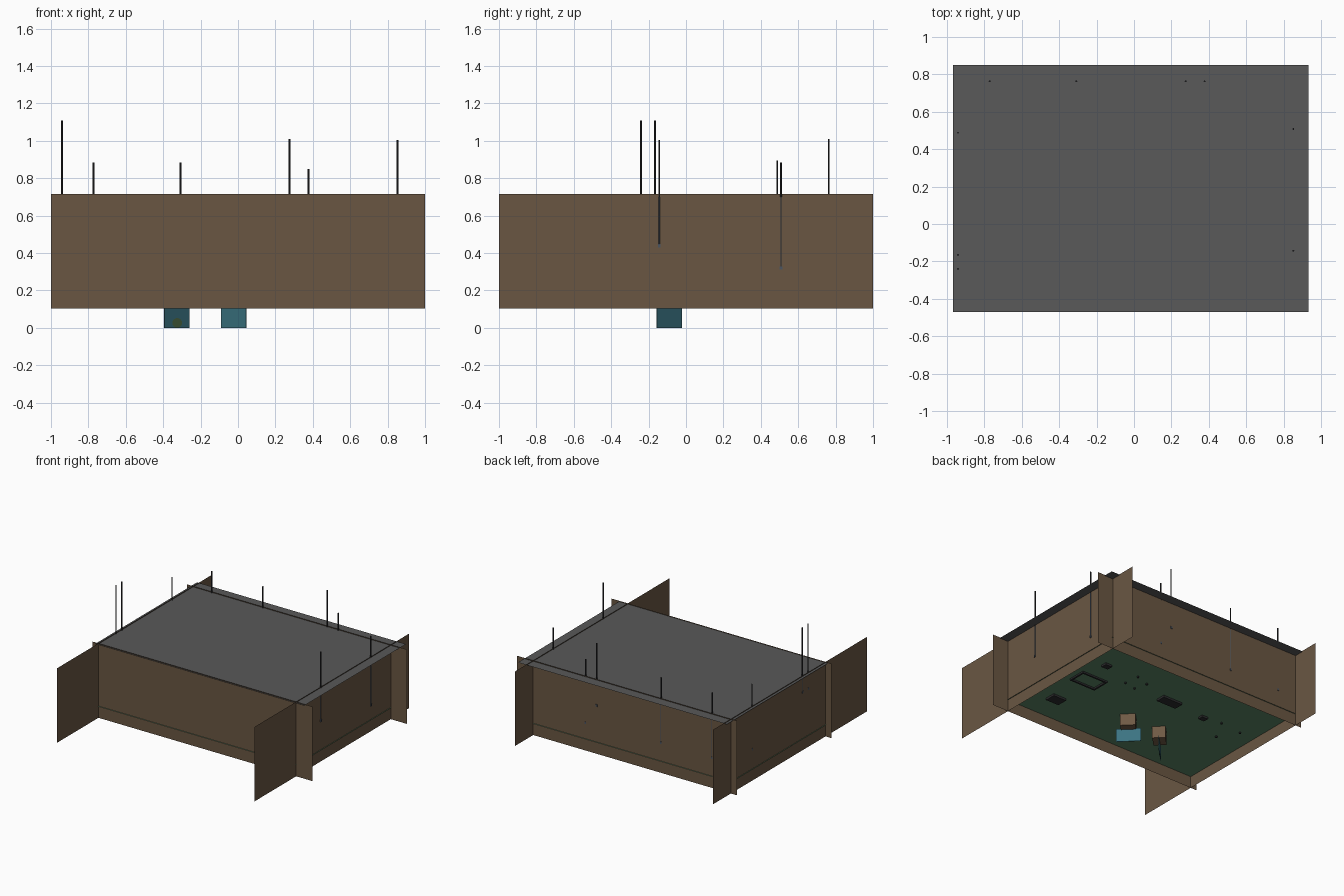
import bpy, bmesh, math
from mathutils import Matrix

if "Cube" in bpy.data.objects:
    bpy.data.objects.remove(bpy.data.objects["Cube"])


def material(name, r, g, b):
    m = bpy.data.materials.new(name)
    m.diffuse_color = (r, g, b, 1)
    m.use_nodes = True
    m.node_tree.nodes["Principled BSDF"].inputs["Base Color"].default_value = m.diffuse_color
    return m


WALL = material("wall_brown", 0.144, 0.094, 0.055)
ROOF = material("roof_grey", 0.10, 0.10, 0.10)
FLOOR = material("floor_green", 0.105, 0.235, 0.135)
TEAL = material("screen_teal", 0.044, 0.175, 0.225)
WOOD = material("box_wood", 0.16, 0.102, 0.058)
DARK = material("dark_metal", 0.025, 0.025, 0.027)
SLATE = material("slate_blue", 0.07, 0.09, 0.12)
OLIVE = material("olive_green", 0.085, 0.16, 0.065)


def finish(name, bm, mat):
    mesh = bpy.data.meshes.new(name)
    bm.to_mesh(mesh)
    bm.free()
    mesh.materials.append(mat)
    ob = bpy.data.objects.new(name, mesh)
    bpy.context.collection.objects.link(ob)
    return ob


def sheet(name, corners, mat):
    bm = bmesh.new()
    bm.faces.new([bm.verts.new(c) for c in corners])
    return finish(name, bm, mat)


def box(name, center, size, mat, angle=0):
    bm = bmesh.new()
    m = (Matrix.Translation(center) @ Matrix.Rotation(math.radians(angle), 4, 'Z')
         @ Matrix.Diagonal((*size, 1)))
    bmesh.ops.create_cube(bm, size=1, matrix=m)
    return finish(name, bm, mat)


def rod(name, x, y, z0, z1, r, mat):
    bm = bmesh.new()
    bmesh.ops.create_cone(bm, cap_ends=True, segments=8, radius1=r, radius2=r, depth=z1 - z0,
                          matrix=Matrix.Translation((x, y, (z0 + z1) / 2)))
    return finish(name, bm, mat)


# Four paper-thin walls that run past each other at the corners
XL, XR, YF, YB = -0.945, 0.852, -0.462, 0.767
Z0, Z1 = 0.103, 0.715
for name, y in (("front_wall", YF), ("back_wall", YB)):
    sheet(name, [(-1, y, Z0), (1, y, Z0), (1, y, Z1), (-1, y, Z1)], WALL)
for name, x in (("left_wall", XL), ("right_wall", XR)):
    sheet(name, [(x, -1, Z0), (x, 1, Z0), (x, 1, Z1), (x, -1, Z1)], WALL)


# Roof and floor sheets
def slab(name, x0, x1, y0, y1, z, mat):
    sheet(name, [(x0, y0, z), (x1, y0, z), (x1, y1, z), (x0, y1, z)], mat)


slab("roof", -0.967, 0.932, -0.47, 0.85, 0.709, ROOF)
slab("floor", XL - 0.006, XR + 0.006, YF - 0.006, YB + 0.006, 0.2, FLOOR)

# Thin rods along the walls: dark above the roof, a slate cord with a small knob below it
IN = 0.004
rods = [(-0.772, YB - IN, 0.35, 0.885), (-0.308, YB - IN, 0.35, 0.885),
        (0.276, YB - IN, 0.50, 1.01), (0.377, YB - IN, 0.33, 0.85),
        (XL + IN, 0.488, 0.36, 0.895), (XL + IN, -0.165, 0.58, 1.11),
        (XL + IN, -0.24, 0.58, 1.11), (XR, 0.508, 0.32, 0.885), (XR, -0.143, 0.44, 1.005)]
for x, y, lo, hi in rods:
    rod("hanging_rod", x, y, 0.70, hi, 0.005, DARK)
    rod("hanging_cord", x, y, lo, 0.70, 0.0035 if x == XR else 0.0045, SLATE)
    box("cord_knob", (x, y, lo), (0.014, 0.014, 0.018), SLATE)

# Two wooden boxes under the floor, each with a diagonal teal panel below
for x, angle in ((-0.022, -45), (-0.328, 45)):
    box("wooden_box", (x + 0.014, -0.076, 0.155), (0.115, 0.10, 0.105), WOOD, angle)
    box("teal_panel", (x, -0.09, 0.055), (0.19, 0.004, 0.11), TEAL, angle)

# Olive disc on the left panel, lying just in front of its diagonal face
sheet("olive_disc", [(-0.325 + 0.026 * math.cos(a), -0.093 + 0.026 * math.cos(a),
                      0.027 + 0.026 * math.sin(a))
                     for a in (math.tau * i / 16 for i in range(16))], OLIVE)

# Rectangular frame under the floor
for s in (-1, 1):
    box("frame_long_bar", (0.58, 0.16 + s * 0.07, 0.193), (0.24, 0.014, 0.014), DARK)
    box("frame_short_bar", (0.58 + s * 0.113, 0.16, 0.193), (0.014, 0.14, 0.014), DARK)

# Dark furniture bases showing through the floor
for x, y, w, d in ((0.59, -0.21, 0.12, 0.09), (0.62, 0.42, 0.06, 0.05),
                   (-0.09, 0.31, 0.18, 0.08), (-0.44, 0.285, 0.055, 0.045)):
    box("furniture_base", (x, y, 0.192), (w, d, 0.018), DARK)

# Small feet showing through the floor
for x, y in ((0.345, 0.31), (0.33, 0.44), (0.21, 0.4), (0.24, 0.29),
             (-0.6, 0.31), (-0.8, 0.29), (-0.7, 0.13)):
    rod("small_foot", x, y, 0.188, 0.205, 0.008, DARK)
